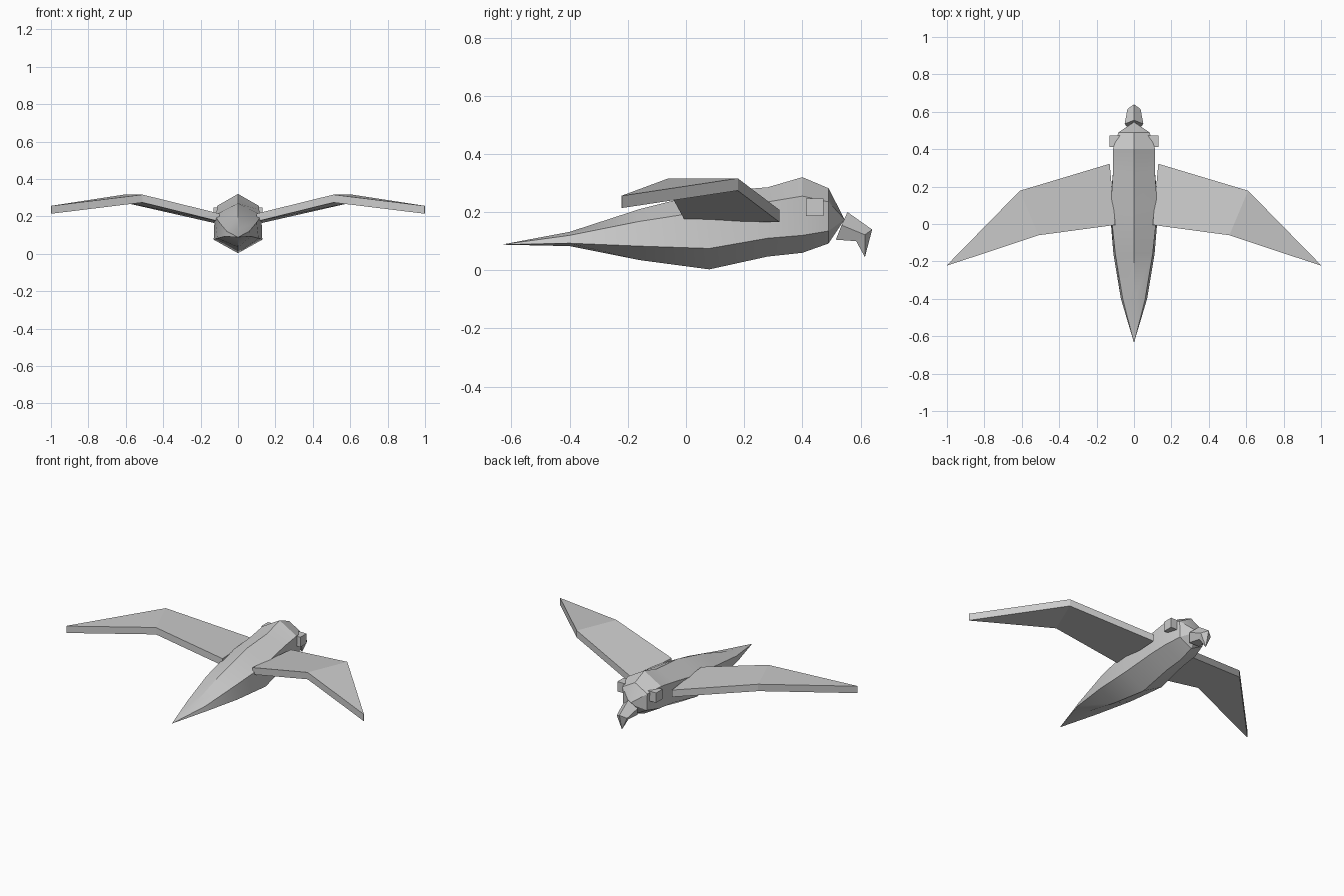
import bpy
import bmesh
import math

cube = bpy.data.objects.get("Cube")
if cube:
    bpy.data.objects.remove(cube, do_unlink=True)

grey = bpy.data.materials.new("plain_grey")
grey.use_nodes = True
COLOUR = (0.6, 0.6, 0.6, 1)
grey.diffuse_color = COLOUR
grey.node_tree.nodes["Principled BSDF"].inputs["Base Color"].default_value = COLOUR


def loft(name, rings, start=None, end=None, smooth=False):
    """Skin equal-length rings; each end closes to a point or a flat cap."""
    bm = bmesh.new()
    loops = [[bm.verts.new(p) for p in ring] for ring in rings]
    n = len(loops[0])
    for a, b in zip(loops, loops[1:]):
        for i in range(n):
            j = (i + 1) % n
            bm.faces.new((a[i], a[j], b[j], b[i]))
    for loop, tip in ((loops[0], start), (loops[-1], end)):
        if tip:
            v = bm.verts.new(tip)
            for i in range(n):
                bm.faces.new((loop[i], loop[(i + 1) % n], v))
        else:
            bm.faces.new(loop)
    bmesh.ops.recalc_face_normals(bm, faces=bm.faces)
    mesh = bpy.data.meshes.new(name)
    bm.to_mesh(mesh)
    bm.free()
    mesh.materials.append(grey)
    obj = bpy.data.objects.new(name, mesh)
    bpy.context.collection.objects.link(obj)
    if smooth:
        bpy.ops.object.select_all(action='DESELECT')
        obj.select_set(True)
        bpy.context.view_layer.objects.active = obj
        bpy.ops.object.shade_smooth_by_angle(angle=math.radians(30))
    return obj


# Body: six-sided sections (y, top z, upper z, lower z, bottom z, upper x, lower x)
stations = [
    (-0.40, 0.132, 0.12, 0.093, 0.083, 0.06, 0.07),
    (-0.16, 0.21, 0.168, 0.083, 0.035, 0.10, 0.11),
    (0.08, 0.27, 0.205, 0.075, 0.003, 0.125, 0.13),
    (0.28, 0.285, 0.235, 0.11, 0.047, 0.112, 0.112),
    (0.40, 0.32, 0.255, 0.12, 0.06, 0.113, 0.105),
    (0.49, 0.282, 0.235, 0.135, 0.092, 0.083, 0.08),
]
rings = [[(0, y, t), (ux, y, u), (lx, y, l), (0, y, b), (-lx, y, l), (-ux, y, u)]
         for y, t, u, l, b, ux, lx in stations]
loft("body", rings, (0, -0.635, 0.088), (0, 0.545, 0.175), smooth=True)

# Hooked beak
beak = [[(0, ty, tz), (sx, sy, sz), (bx, by, bz), (-bx, by, bz), (-sx, sy, sz)]
        for ty, tz, sx, sy, sz, bx, by, bz in (
            (0.555, 0.20, 0.05, 0.535, 0.155, 0.035, 0.515, 0.105),
            (0.64, 0.14, 0.035, 0.615, 0.122, 0.022, 0.585, 0.10))]
loft("beak", beak, None, (0, 0.615, 0.045))

# Wings: swept slabs bent at the wrist, ending in a vertical edge
THICK = 0.042


def section(side, lead, trail):
    (lx, ly, lz), (tx, ty, tz) = lead, trail
    return [(side * lx, ly, lz), (side * tx, ty, tz),
            (side * tx, ty, tz - THICK), (side * lx, ly, lz - THICK)]


for side, label in ((1, "left"), (-1, "right")):
    loft(label + "_wing", [
        section(side, (0.13, 0.322, 0.207), (0.10, -0.005, 0.215)),
        section(side, (0.61, 0.178, 0.316), (0.51, -0.06, 0.316)),
        section(side, (1.0, -0.22, 0.256), (0.998, -0.222, 0.256)),
    ])
    # Cube eye
    x0, x1 = side * 0.07, side * 0.13
    loft(label + "_eye", [
        [(x, 0.413, 0.187), (x, 0.473, 0.187), (x, 0.473, 0.247), (x, 0.413, 0.247)]
        for x in (x0, x1)])
